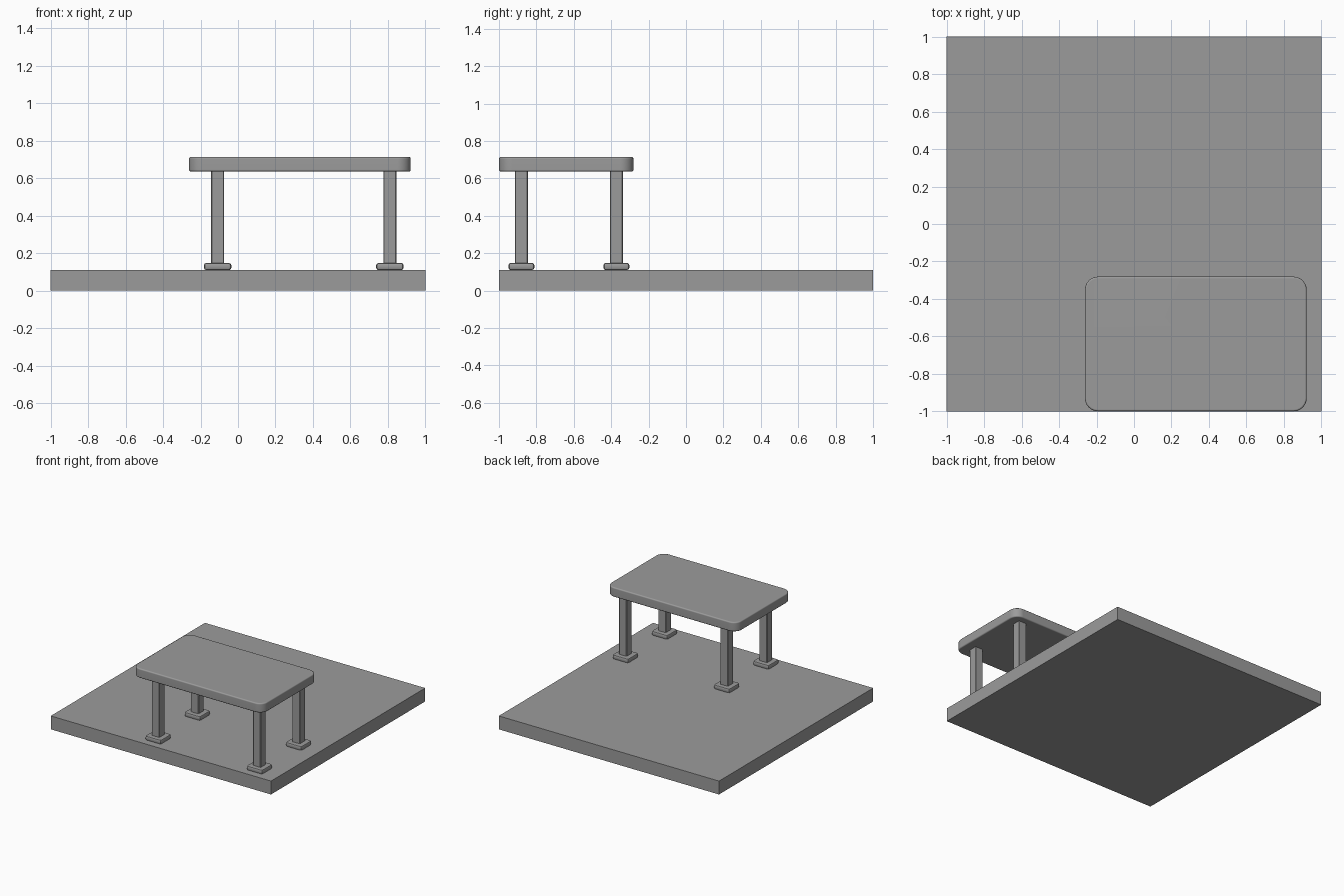
import bpy, bmesh
from math import radians

if "Cube" in bpy.data.objects:
    bpy.data.objects.remove(bpy.data.objects["Cube"])

# dark grey used on every part
grey = bpy.data.materials.new("dark_grey")
grey.diffuse_color = (0.33, 0.33, 0.33, 1)
grey.use_nodes = True
grey.node_tree.nodes["Principled BSDF"].inputs["Base Color"].default_value = grey.diffuse_color


def box(name, x, y, z, corner=0.0, corner_seg=1, edge=0.0, edge_seg=1):
    """Box from (min, max) ranges; optionally round upright corners, then the rims."""
    bm = bmesh.new()
    bmesh.ops.create_cube(bm, size=1)
    for v in bm.verts:
        for i, (lo, hi) in enumerate((x, y, z)):
            v.co[i] = hi if v.co[i] > 0 else lo
    if corner:
        upright = [e for e in bm.edges
                   if abs(e.verts[0].co.z - e.verts[1].co.z) > 1e-5]
        bmesh.ops.bevel(bm, geom=upright, offset=corner, segments=corner_seg,
                        profile=0.5, affect='EDGES')
    if edge:
        rims = [e for e in bm.edges
                if abs(e.verts[0].co.z - e.verts[1].co.z) < 1e-5]
        bmesh.ops.bevel(bm, geom=rims, offset=edge, segments=edge_seg,
                        profile=0.5, affect='EDGES')
    bmesh.ops.recalc_face_normals(bm, faces=bm.faces)
    mesh = bpy.data.meshes.new(name)
    bm.to_mesh(mesh)
    bm.free()
    mesh.materials.append(grey)
    obj = bpy.data.objects.new(name, mesh)
    bpy.context.collection.objects.link(obj)
    if edge:
        # smooth the rounding while keeping the large faces flat
        bpy.ops.object.select_all(action='DESELECT')
        obj.select_set(True)
        bpy.context.view_layer.objects.active = obj
        bpy.ops.object.shade_smooth_by_angle(angle=radians(35))
        obj.modifiers.new("flat_faces", 'WEIGHTED_NORMAL').keep_sharp = True
    return obj


def around(c, half):
    return (c - half, c + half)


# floor slab
box("floor_slab", (-1, 1), (-1, 1), (0, 0.11))

# table top with rounded corners and softened rims
box("table_top", (-0.262, 0.922), (-1.0, -0.281), (0.636, 0.714),
    corner=0.07, corner_seg=6, edge=0.01, edge_seg=3)

# four legs, each standing on a chamfered foot pad
for side, cx in (("left", -0.109), ("right", 0.811)):
    for end, cy in (("front", -0.88), ("back", -0.372)):
        box(f"{end}_{side}_leg", around(cx, 0.035), around(cy, 0.035),
            (0.14, 0.64), corner=0.004)
        box(f"{end}_{side}_foot", around(cx, 0.073), around(cy, 0.069),
            (0.11, 0.148), corner=0.016, corner_seg=2, edge=0.012, edge_seg=2)
